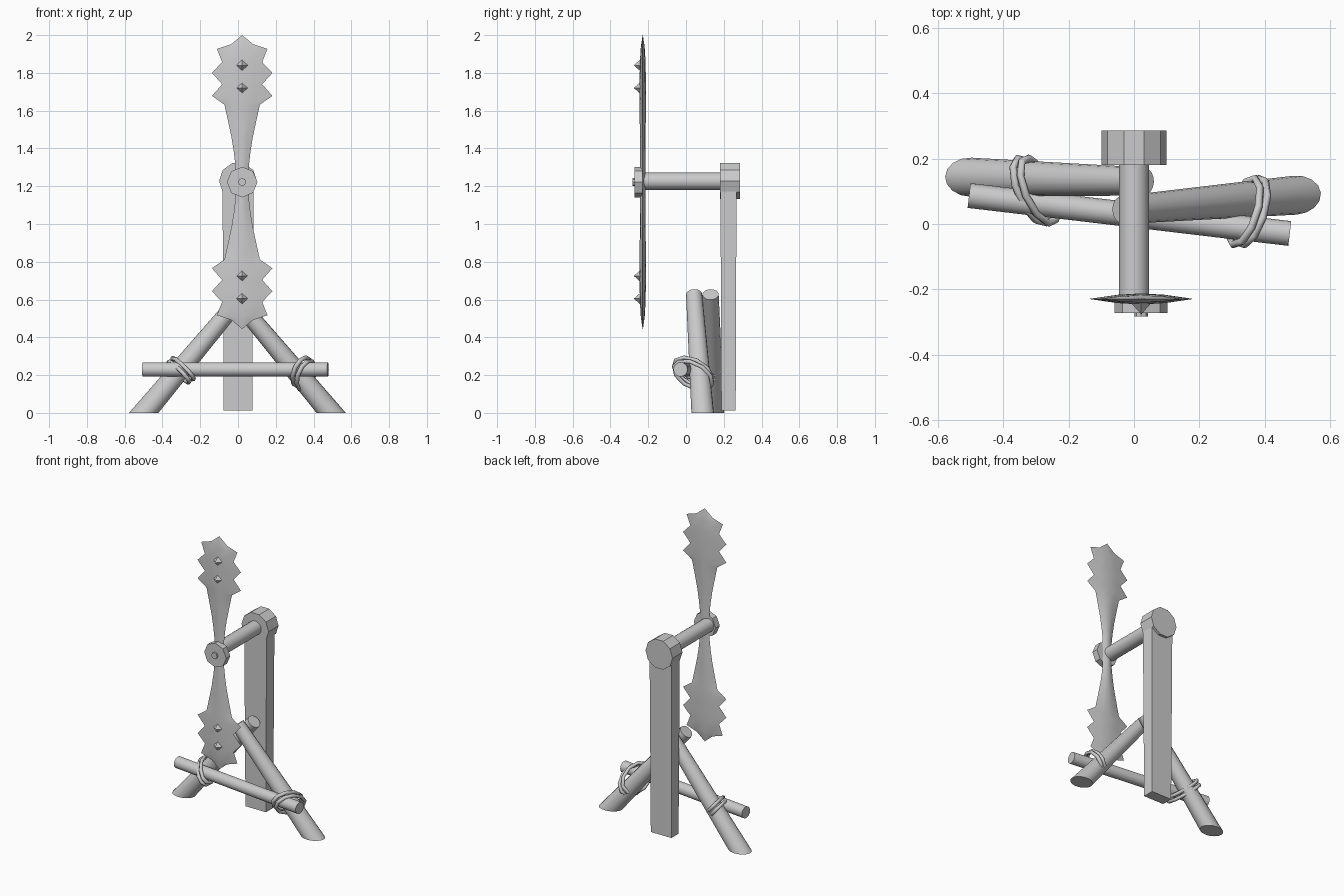
import bpy, bmesh, math
from mathutils import Vector

cube = bpy.data.objects.get("Cube")
if cube:
    bpy.data.objects.remove(cube, do_unlink=True)

grey = bpy.data.materials.new("plain_grey")
grey.use_nodes = True
grey.diffuse_color = (0.6, 0.6, 0.6, 1)
grey.node_tree.nodes["Principled BSDF"].inputs["Base Color"].default_value = (0.6, 0.6, 0.6, 1)


def finish(bm, name, smooth=None):
    """Turn a bmesh into a grey object, optionally smooth below an angle."""
    bmesh.ops.recalc_face_normals(bm, faces=bm.faces)
    mesh = bpy.data.meshes.new(name)
    bm.to_mesh(mesh)
    bm.free()
    ob = bpy.data.objects.new(name, mesh)
    bpy.context.collection.objects.link(ob)
    mesh.materials.append(grey)
    if smooth:
        bpy.ops.object.select_all(action='DESELECT')
        ob.select_set(True)
        bpy.context.view_layer.objects.active = ob
        bpy.ops.object.shade_smooth_by_angle(angle=math.radians(smooth))
    return ob


def rod(name, start, end, r1, r2, sides=16, smooth=35, ground=False, turn=0):
    """Tapered rod between two points; ground=True trims it level at z = 0."""
    a, b = Vector(start), Vector(end)
    axis = b - a
    bm = bmesh.new()
    bmesh.ops.create_cone(bm, cap_ends=True, segments=sides,
                          radius1=r1, radius2=r2, depth=axis.length)
    for v in bm.verts:
        c, s = math.cos(turn), math.sin(turn)
        v.co.x, v.co.y = c * v.co.x - s * v.co.y, s * v.co.x + c * v.co.y
    rot = axis.to_track_quat('Z', 'Y')
    for v in bm.verts:
        v.co = rot @ v.co + (a + b) / 2
    if ground:
        cut = bmesh.ops.bisect_plane(bm, geom=bm.verts[:] + bm.edges[:] + bm.faces[:],
                                     plane_co=(0, 0, 0), plane_no=(0, 0, -1), clear_outer=True)
        rim = [e for e in cut["geom_cut"] if isinstance(e, bmesh.types.BMEdge)]
        bmesh.ops.contextual_create(bm, geom=rim)
    return finish(bm, name, smooth)


# Upright post at the back
bm = bmesh.new()
bmesh.ops.create_cube(bm, size=1)
for v in bm.verts:
    top = v.co.z > 0
    v.co = Vector((v.co.x * (0.164 if top else 0.152),
                   0.225 + v.co.y * (0.085 if top else 0.076),
                   1.22 if top else 0.012))
finish(bm, "post")

# Bearing, shaft and front cap
CX, CZ, BY = 0.022, 1.222, -0.229
rod("bearing", (0, 0.18, 1.227), (0, 0.285, 1.227), 0.1, 0.1, 10, None, turn=math.pi / 2)
rod("shaft", (0, -0.235, 1.227), (0, 0.2, 1.227), 0.046, 0.046)
rod("front_cap", (CX, BY, CZ), (CX, -0.272, CZ), 0.081, 0.081, 8, None)
rod("bolt", (CX, -0.25, CZ), (CX, -0.283, CZ), 0.021, 0.021, 8, None)

# Toothed two-ended blade: (half width, height from the hub, half thickness)
half = [(0.035, 0.0, 0.014), (0.036, 0.09, 0.014), (0.044, 0.16, 0.014), (0.056, 0.235, 0.015),
        (0.074, 0.32, 0.016), (0.094, 0.41, 0.017), (0.16, 0.456, 0.017), (0.106, 0.518, 0.017),
        (0.16, 0.578, 0.016), (0.106, 0.635, 0.015), (0.134, 0.705, 0.011),
        (0.058, 0.73, 0.008), (0.0, 0.778, 0.001)]
rows = [(w, -z, t) for w, z, t in reversed(half[1:])] + half
bm = bmesh.new()
rings = []
for w, z, t in rows:
    pts = [(-w, 0), (-w * 0.45, -t * 0.75), (0, -t), (w * 0.45, -t * 0.75),
           (w, 0), (w * 0.45, t * 0.75), (0, t), (-w * 0.45, t * 0.75)]
    rings.append([bm.verts.new((CX + x, BY + y, CZ + z)) for x, y in pts])
for lo, hi in zip(rings, rings[1:]):
    for i in range(8):
        j = (i + 1) % 8
        bm.faces.new((lo[i], lo[j], hi[j], hi[i]))
bmesh.ops.remove_doubles(bm, verts=bm.verts, dist=0.0005)
finish(bm, "blade", 40)

# Pointed studs on the blade front
for n, z in enumerate((1.84, 1.72, 0.725, 0.605)):
    rod(f"stud_{n + 1}", (CX, BY, z), (CX, -0.275, z), 0.042, 0.001, 4, None, turn=math.pi / 2)


# Two slanted legs, trimmed at the ground
def leg(name, foot, top):
    f, t = Vector(foot), Vector(top)
    rod(name, f - (t - f) * 0.2, t, 0.063, 0.043, 16, 35, ground=True)


leg("right_leg", (-0.498, 0.143, 0), (0.028, 0.13, 0.627))
leg("left_leg", (0.492, 0.088, 0), (-0.033, 0.043, 0.627))

# Crossbar in front of the legs
rod("crossbar", (-0.504, 0.087, 0.23), (0.476, -0.029, 0.23), 0.038, 0.038)


# Rope lashings: two tilted loops around each leg and the bar
def lashing(name, center, a, b, step, depth=0.012, sides=6, count=10):
    c, a, b, step = map(Vector, (center, a, b, step))
    normal = a.cross(b).normalized()
    for k in (-1, 1):
        bm = bmesh.new()
        rings = []
        for i in range(count):
            ang = math.tau * (i + 0.25 * k) / count
            out = a * math.cos(ang) + b * math.sin(ang)
            p = c + out + step * k
            out.normalize()
            rings.append([bm.verts.new(p + depth * (out * math.cos(math.tau * s / sides)
                                                    + normal * math.sin(math.tau * s / sides)))
                          for s in range(sides)])
        for i in range(count):
            r, q = rings[i], rings[(i + 1) % count]
            for s in range(sides):
                t = (s + 1) % sides
                bm.faces.new((r[s], r[t], q[t], q[s]))
        finish(bm, f"{name}_{'lower' if k < 0 else 'upper'}", 65)


lashing("right_rope", (-0.302, 0.102, 0.225), (0.035, -0.1, -0.02),
        (-0.045, 0, 0.053), (0.011, 0, 0.009))
lashing("left_rope", (0.348, 0.038, 0.208), (0.028, 0.102, -0.035),
        (0.04, 0, 0.068), (-0.011, 0, 0.009))
